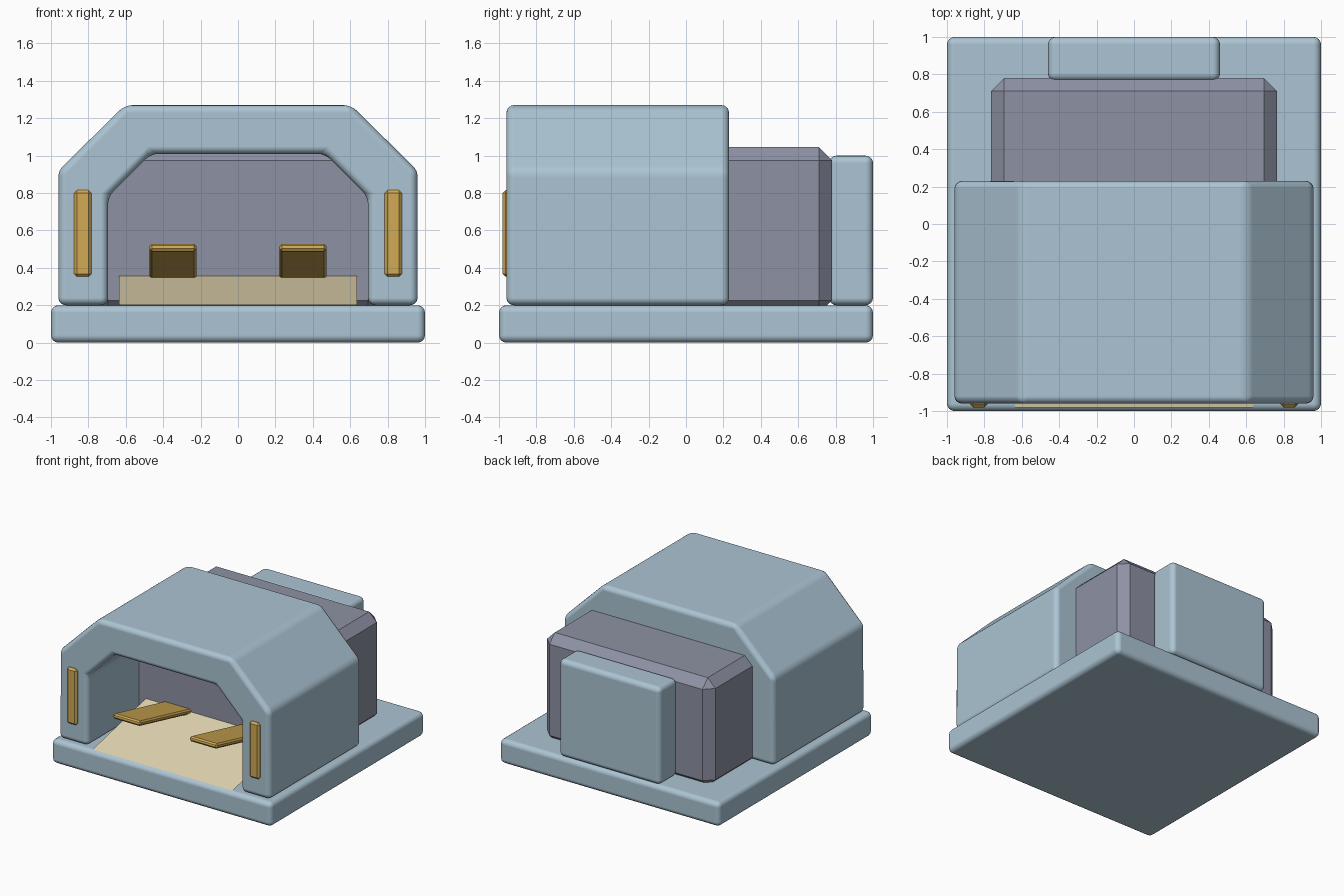
import bpy, bmesh, math

if "Cube" in bpy.data.objects:
    bpy.data.objects.remove(bpy.data.objects["Cube"])


def material(name, rgb):
    m = bpy.data.materials.new(name)
    m.diffuse_color = (*rgb, 1.0)
    m.use_nodes = True
    m.node_tree.nodes["Principled BSDF"].inputs["Base Color"].default_value = m.diffuse_color
    return m


BLUE = material("pale_blue", (0.41, 0.555, 0.655))
GREY = material("violet_grey", (0.27, 0.288, 0.37))
GOLD = material("gold", (0.64, 0.40, 0.09))
CREAM = material("cream", (0.78, 0.69, 0.45))


def prism(name, profile, y0, y1, mat, bevel=0.0, segments=1):
    """Extrude an (x, z) profile along y, with an optional edge bevel."""
    bm = bmesh.new()
    face = bm.faces.new([bm.verts.new((x, y0, z)) for x, z in profile])
    ext = bmesh.ops.extrude_face_region(bm, geom=[face])
    for v in ext["geom"]:
        if isinstance(v, bmesh.types.BMVert):
            v.co.y = y1
    bmesh.ops.recalc_face_normals(bm, faces=bm.faces)
    mesh = bpy.data.meshes.new(name)
    bm.to_mesh(mesh)
    bm.free()
    mesh.materials.append(mat)
    ob = bpy.data.objects.new(name, mesh)
    bpy.context.collection.objects.link(ob)
    if bevel:
        mod = ob.modifiers.new("edge_bevel", 'BEVEL')
        mod.width = bevel
        mod.segments = segments
        mod.limit_method = 'ANGLE'
        mod.angle_limit = math.radians(30)
        if segments > 1:
            for p in mesh.polygons:
                p.use_smooth = True
            mod.harden_normals = True
    return ob


def box(name, x0, x1, y0, y1, z0, z1, mat, bevel, segments=1):
    return prism(name, [(x0, z0), (x1, z0), (x1, z1), (x0, z1)],
                 y0, y1, mat, bevel, segments)


# Base slab
box("base_slab", -1, 1, -1, 1, 0, 0.2, BLUE, 0.04, 4)

# Tunnel hood with chamfered shoulders and a matching opening
half = [(0.96, 0.2), (0.96, 0.92), (0.605, 1.27)]
inner = [(0.695, 0.2), (0.695, 0.78), (0.465, 1.01)]
outline = (half + [(-x, z) for x, z in reversed(half)]
           + [(-x, z) for x, z in inner] + list(reversed(inner)))
prism("tunnel_hood", outline, -0.96, 0.23, BLUE, 0.04, 4)

# Chamfered machine core behind the opening
box("machine_core", -0.765, 0.765, -0.29, 0.78, 0.155, 1.045, GREY, 0.07)

# Rear housing
box("rear_housing", -0.46, 0.46, 0.765, 1.0, 0.2, 1.0, BLUE, 0.04, 4)

# Sloped entry ramp rising to the core
bm = bmesh.new()
bm.faces.new([bm.verts.new(c) for c in (
    (-0.635, -0.98, 0.202), (0.635, -0.98, 0.202),
    (0.635, -0.27, 0.362), (-0.635, -0.27, 0.362))])
mesh = bpy.data.meshes.new("entry_ramp")
bm.to_mesh(mesh)
bm.free()
mesh.materials.append(CREAM)
bpy.context.collection.objects.link(bpy.data.objects.new("entry_ramp", mesh))

for side, s in (("left", -1), ("right", 1)):
    # Upright marker strips on the front posts
    cx = 0.83 * s
    box("marker_strip_" + side, cx - 0.046, cx + 0.046, -0.98, -0.94,
        0.353, 0.815, GOLD, 0.015)
    # Guide blades tilted up toward the front
    blade = box("guide_blade_" + side, -0.125, 0.125, -0.36, 0.36,
                -0.02, 0.02, GOLD, 0.012)
    blade.location = (0.348 * s, -0.60, 0.43)
    blade.rotation_euler.x = math.radians(-13)
